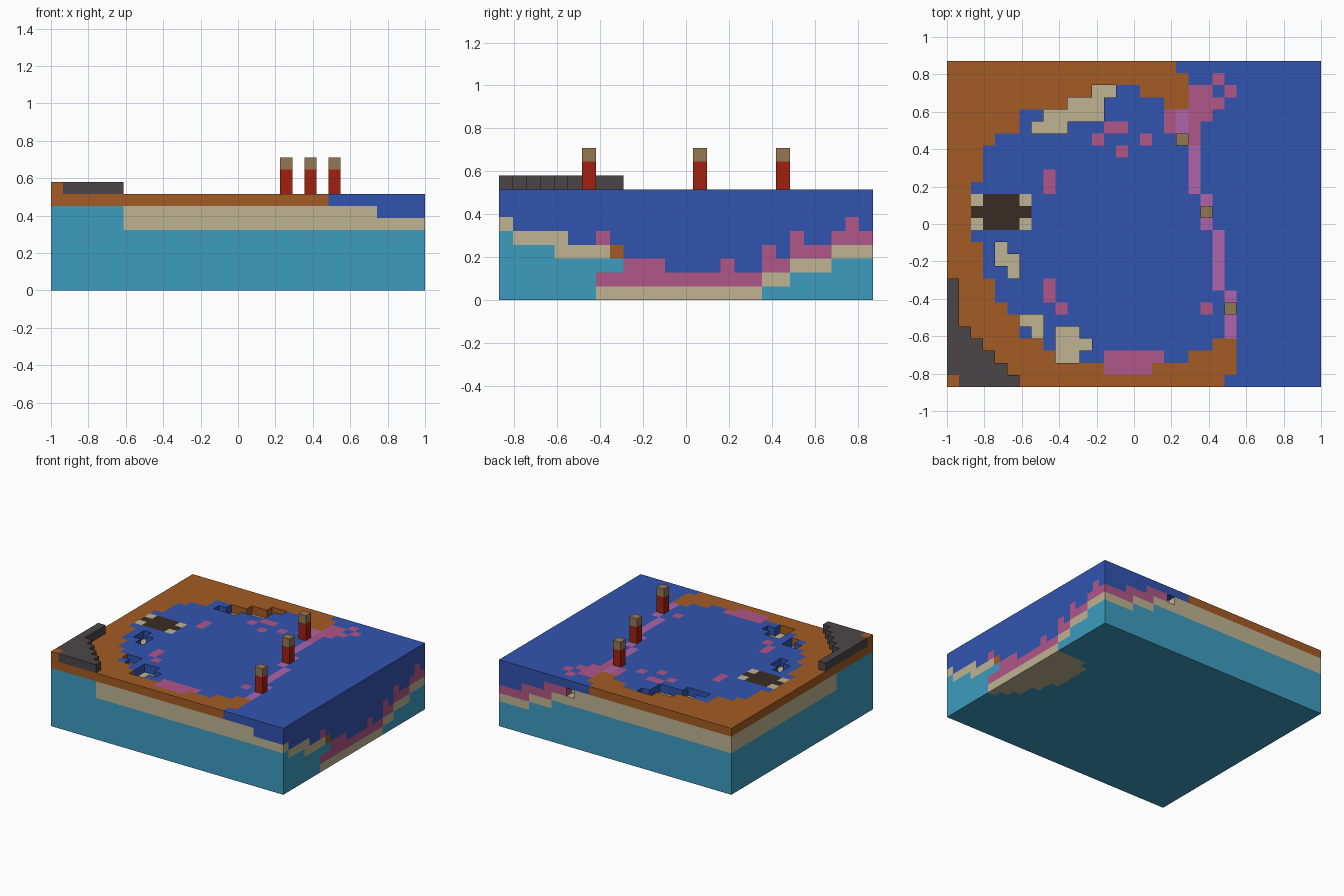
import bpy, bmesh
from mathutils import Vector

WIDE, DEEP = 31, 27
SIZE = 2 / WIDE
cells = {}          # (column, depth, layer) -> part name

if "Cube" in bpy.data.objects:
    bpy.data.objects.remove(bpy.data.objects["Cube"])


def fill(part, columns, rows, layers):
    """Fill a box of blocks; each argument is a half-open span, rows count from the back."""
    for x in range(*columns):
        for row in range(*rows):
            for z in range(*layers):
                cells[x, DEEP - 1 - row, z] = part


def top(part, row, *columns, rows=1):
    """Repaint a strip of the ground surface."""
    fill(part, columns, (row, row + rows), (7, 8))


def carve(columns, row, layer=7):
    for x in range(*columns):
        cells.pop((x, DEEP - 1 - row, layer), None)


ALL_X, ALL_Y = (0, WIDE), (0, DEEP)

# Layered ground: bedrock, sand, then water with soil on top
fill("bedrock", ALL_X, ALL_Y, (0, 5))
fill("sand", ALL_X, ALL_Y, (5, 7))
fill("water", ALL_X, ALL_Y, (7, 8))
for row in range(20, DEEP):
    fill("bedrock", (0, min(row - 19, 6)), (row, row + 1), (5, 7))

# Soil shore around the lake
shore = [19, 20, 12, 10, 6, 6, 4, 3, 3, 3, 2, 2, 2, 2, 2,
         3, 3, 3, 4, 4, 5, 6, 6, 8, 9, 24, 23]
for row, edge in enumerate(shore):
    top("soil", row, 0, edge)
top("soil", 2, 16, 20)
top("soil", 3, 18, 20)
top("soil", 23, 22, 24)
top("soil", 24, 20, 24)

# Coral patches on the surface
for row, start, end in [(1, 22, 23), (2, 20, 22), (2, 23, 24), (3, 20, 23),
                        (4, 18, 22), (5, 18, 21), (5, 13, 15), (6, 12, 13),
                        (6, 16, 17), (6, 20, 21), (7, 14, 15), (20, 9, 10),
                        (20, 21, 22), (24, 13, 18), (25, 13, 17)]:
    top("coral", row, start, end)
for row in (9, 18):
    top("coral", row, 8, 9, rows=2)

# Pale barrier across the lake mouth
for row, column, length in [(4, 19, 3), (7, 20, 4), (11, 21, 3), (14, 22, 5), (19, 23, 4)]:
    top("barrier", row, column, column + 1, rows=length)

# Dark hearth with sandy corners
top("sand", 11, 2, 7, rows=3)
top("hearth", 11, 3, 6, rows=3)
top("hearth", 12, 2, 7)

# Shallow pits down to the sand
for row, start, end in [(2, 12, 14), (3, 10, 13), (4, 8, 13), (5, 7, 10),
                        (15, 4, 5), (16, 4, 6), (17, 5, 6), (21, 6, 8),
                        (22, 7, 8), (22, 9, 11), (23, 9, 12), (24, 9, 11)]:
    carve((start, end), row)


def seabed(columns, rows, rock, sand, reef):
    """Stack bedrock, sand, coral and water up to the given heights."""
    fill("bedrock", columns, rows, (0, rock))
    fill("sand", columns, rows, (rock, sand))
    fill("coral", columns, rows, (sand, reef))
    fill("water", columns, rows, (reef, 8))


# Sea cut on the front and back faces
fill("water", (27, WIDE), (26, 27), (6, 8))
for start, end, rock, reef in [(28, 31, 3, 5), (27, 28, 3, 6), (25, 27, 4, 6),
                               (24, 25, 4, 7), (22, 24, 5, 7)]:
    seabed((start, end), (0, 1), rock, rock + 1, reef)
carve((21, 22), 0, layer=6)

# Sea cut on the right face: run length, bedrock, sand and coral heights from the front
EAST = (WIDE - 1, WIDE)
row = DEEP
for run, rock, sand, reef in [(1, 5, 6, 6), (3, 4, 5, 5), (1, 3, 5, 5), (2, 3, 4, 4),
                              (2, 0, 1, 2), (3, 0, 1, 3), (4, 0, 1, 2), (1, 0, 1, 3),
                              (2, 0, 1, 2), (1, 1, 2, 4), (1, 1, 2, 3), (1, 2, 3, 5),
                              (2, 2, 3, 4), (1, 3, 4, 5), (1, 3, 4, 6), (1, 3, 4, 5)]:
    seabed(EAST, (row - run, row), rock, sand, reef)
    row -= run
fill("bedrock", EAST, (18, 20), (2, 3))
fill("sand", EAST, (19, 20), (3, 4))
fill("coral", EAST, (19, 20), (4, 5))
fill("soil", EAST, (18, 19), (3, 4))

# Sand hollow showing through the underside
for inset, (start, end) in enumerate([(8, 20), (8, 19), (8, 18), (8, 16), (9, 14)]):
    fill("sand", (WIDE - 1 - inset, WIDE - inset), (start, end), (0, 1))

# Stepped stone wall on the front left corner
for row in range(18, DEEP):
    fill("stone_wall", (0, max(1, row - 20)), (row, row + 1), (8, 9))
fill("soil", (0, 1), (26, 27), (8, 9))

# Three capped posts along the barrier
for column, row in [(19, 6), (21, 12), (23, 20)]:
    spot = (column, column + 1), (row, row + 1)
    fill("post_shaft", *spot, (8, 10))
    fill("post_cap", *spot, (10, 11))


def linear(value):
    value /= 255
    return value / 12.92 if value < 0.04 else ((value + 0.055) / 1.055) ** 2.4


def material(name, rgb):
    mat = bpy.data.materials.new(name)
    mat.use_nodes = True
    colour = (*map(linear, rgb), 1)
    mat.diffuse_color = colour
    mat.node_tree.nodes["Principled BSDF"].inputs["Base Color"].default_value = colour
    return mat


def build(part, mat):
    """Mesh the exposed block faces of one part and merge the flat areas."""
    bm = bmesh.new()
    axes = [Vector(a) for a in ((1, 0, 0), (0, 1, 0), (0, 0, 1))]
    origin = Vector((WIDE / 2, DEEP / 2, 0))
    for cell, owner in cells.items():
        if owner != part:
            continue
        middle = Vector(cell) + Vector((0.5, 0.5, 0.5)) - origin
        for a, axis in enumerate(axes):
            u, v = axes[(a + 1) % 3] / 2, axes[(a + 2) % 3] / 2
            for sign in (1, -1):
                beside = list(cell)
                beside[a] += sign
                if tuple(beside) in cells:
                    continue
                face = middle + axis * sign / 2
                ring = [face - u - v, face + u - v, face + u + v, face - u + v]
                bm.faces.new([bm.verts.new(p * SIZE) for p in ring[::sign]])
    bmesh.ops.remove_doubles(bm, verts=bm.verts, dist=SIZE / 100)
    bmesh.ops.dissolve_limit(bm, angle_limit=0.01, verts=bm.verts, edges=bm.edges)
    bmesh.ops.triangulate(bm, faces=[f for f in bm.faces if len(f.verts) > 4])
    mesh = bpy.data.meshes.new(part)
    bm.to_mesh(mesh)
    bm.free()
    mesh.materials.append(mat)
    bpy.context.collection.objects.link(bpy.data.objects.new(part, mesh))


# One object and one flat colour per part
for part, colour, rgb in [("bedrock", "cyan", (61, 156, 192)), ("sand", "beige", (191, 179, 146)),
                          ("water", "blue", (50, 84, 176)), ("soil", "brown", (164, 91, 35)),
                          ("coral", "rose", (176, 86, 136)), ("barrier", "orchid", (174, 100, 172)),
                          ("hearth", "dark brown", (58, 44, 35)), ("stone_wall", "grey", (75, 70, 73)),
                          ("post_shaft", "red", (160, 32, 16)), ("post_cap", "tan", (149, 120, 82))]:
    build(part, material(colour, rgb))
